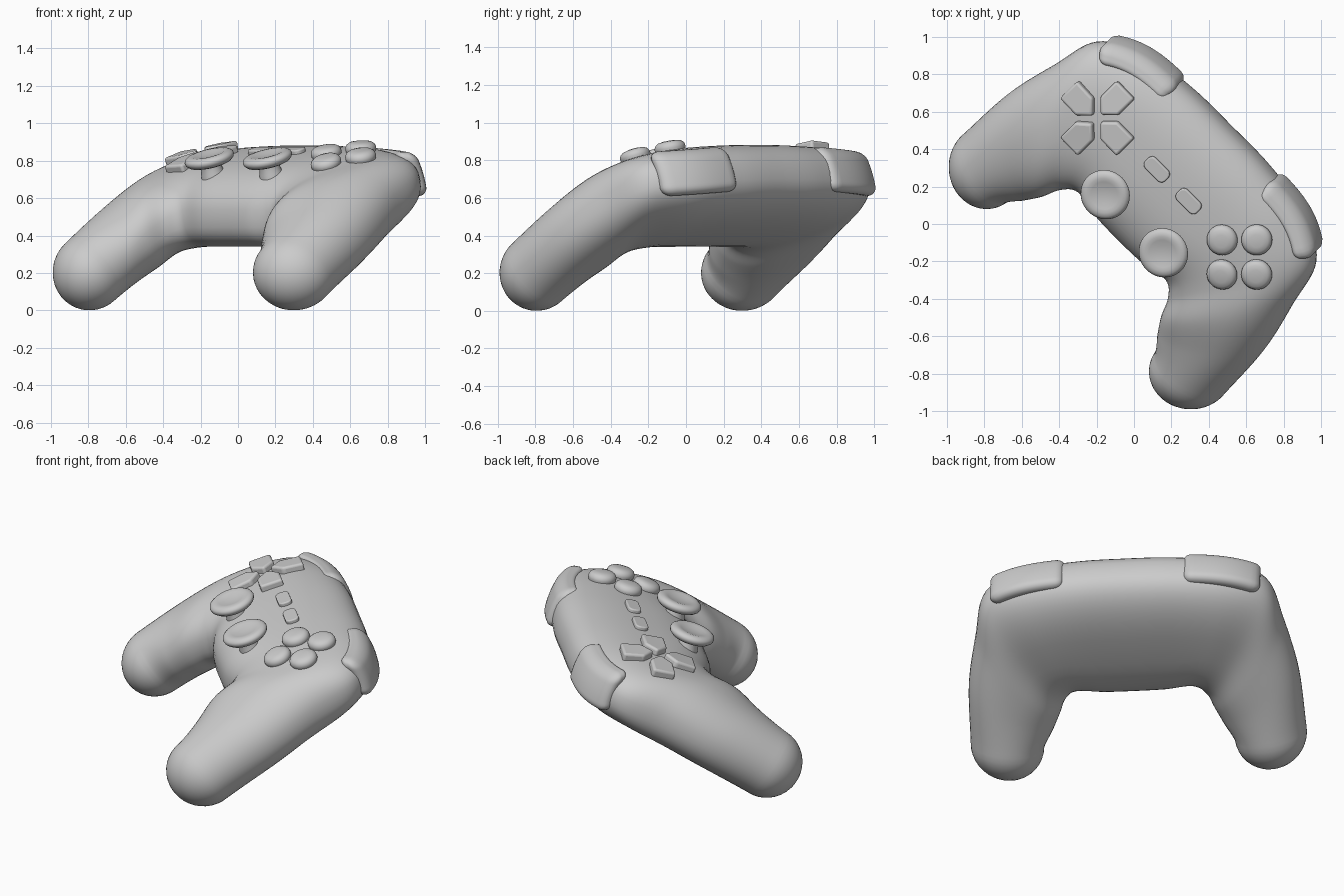
import bpy, bmesh, math
from mathutils import Vector, Matrix
from mathutils.bvhtree import BVHTree

if "Cube" in bpy.data.objects:
    bpy.data.objects.remove(bpy.data.objects["Cube"])

# Everything is built facing straight, then the whole controller is turned 45 degrees
TURN = Matrix.Rotation(math.radians(-45), 4, 'Z')


def finish(name, bm, matrix=Matrix(), bevel=0.0, angle=40):
    bmesh.ops.remove_doubles(bm, verts=bm.verts, dist=0.0005)
    bm.transform(TURN @ matrix)
    bmesh.ops.recalc_face_normals(bm, faces=bm.faces)
    mesh = bpy.data.meshes.new(name)
    bm.to_mesh(mesh)
    bm.free()
    ob = bpy.data.objects.new(name, mesh)
    bpy.context.collection.objects.link(ob)
    if bevel:
        mod = ob.modifiers.new("round_edges", 'BEVEL')
        mod.width = bevel
        mod.segments = 4
        mod.limit_method = 'ANGLE'
        mod.angle_limit = math.radians(35)
    bpy.ops.object.select_all(action='DESELECT')
    ob.select_set(True)
    bpy.context.view_layer.objects.active = ob
    bpy.ops.object.shade_smooth_by_angle(angle=math.radians(angle))
    return ob


def loft(bm, rings):
    rows = [[bm.verts.new(p) for p in r] for r in rings]
    n = len(rows[0])
    for a, b in zip(rows, rows[1:]):
        for i in range(n):
            j = (i + 1) % n
            bm.faces.new((a[i], a[j], b[j], b[i]))
    return rows


# Body cross-sections: inner xyz, outer xyz, inner and outer half height,
# inner and outer lean, squareness
HALF = [
    (0.00, -.12, .49, 0.00, .73, .745, .23, .215, 5, 17, 2.6),
    (0.17, -.115, .49, 0.30, .725, .74, .23, .215, 5, 17, 2.6),
    (0.33, -.09, .485, 0.60, .68, .725, .23, .21, 6, 16, 2.5),
    (0.405, -.145, .445, 0.83, .545, .69, .225, .20, 9, 14, 2.4),
    (0.45, -.235, .375, 0.905, .29, .58, .23, .22, 20, 20, 2.25),
    (0.50, -.305, .285, 0.968, .01, .42, .21, .215, 32, 32, 2.1),
    (0.56, -.38, .197, 0.985, -.31, .217, .205, .205, 37, 37, 2),
]


def flip(r):
    return (-r[0], r[1], r[2], -r[3]) + tuple(r[4:])


def catmull(a, b, c, d, t):
    return [0.5 * (2 * q + (r - p) * t + (2 * p - 5 * q + 4 * r - s) * t * t
                   + (3 * q - p - 3 * r + s) * t ** 3) for p, q, r, s in zip(a, b, c, d)]


def section(p, count=48):
    inner, outer = Vector(p[0:3]), Vector(p[3:6])
    pts = []
    for i in range(count):
        a = 2 * math.pi * i / count
        c, s = math.cos(a), math.sin(a)
        x = math.copysign(abs(c) ** (2 / p[10]), c)
        y = math.copysign(abs(s) ** (2 / p[10]), s)
        f = (x + 1) / 2
        lean = math.radians(p[8] + (p[9] - p[8]) * f)
        up = Vector((0, -math.sin(lean), math.cos(lean)))
        pts.append(inner.lerp(outer, f) + up * y * (p[6] + (p[7] - p[6]) * f))
    return pts


# Round grip end continuing the last cross-section
end = HALF[-1]
mid = (Vector(end[0:3]) + Vector(end[3:6])) / 2
half = (Vector(end[3:6]) - Vector(end[0:3])) / 2
axis = Vector((.08, -.795, -.6))
tip = []
for k in range(1, 11):
    a = math.pi / 2 * k / 10
    size = max(math.cos(a), 0)
    c = mid + axis * .21 * math.sin(a)
    tip.append((*(c - half * size), *(c + half * size), .205 * size, .205 * size, 37, 37, 2))

keys = [flip(r) for r in reversed(HALF[1:])] + HALF
ext = [*(Vector(end[0:3]) + axis * .15), *(Vector(end[3:6]) + axis * .15), *end[6:]]
padded = [flip(ext)] + keys + [ext]
rings = [section(flip(r)) for r in reversed(tip)]
for i in range(1, len(padded) - 2):
    rings += [section(catmull(*padded[i - 1:i + 3], k / 8)) for k in range(8)]
rings += [section(end)] + [section(r) for r in tip]
body = bmesh.new()
loft(body, rings)
body.normal_update()
surface = BVHTree.FromBMesh(body)
finish("body", body, angle=80)


# Frame standing on the top surface at (x, y)
def on_top(x, y, normal=None):
    hit, nor, _, _ = surface.ray_cast(Vector((x, y, 3)), Vector((0, 0, -1)))
    z = Vector(normal) if normal else (nor if nor.z > 0 else -nor)
    z.normalize()
    xa = (Vector((1, 0, 0)) - z * z.x).normalized()
    ya = z.cross(xa)
    return Matrix.Translation(hit) @ Matrix((xa, ya, z)).transposed().to_4x4()


def lathe(name, profile, matrix, count=40):
    bm = bmesh.new()
    loft(bm, [[(r * math.cos(2 * math.pi * i / count), r * math.sin(2 * math.pi * i / count), z)
               for i in range(count)] for r, z in profile])
    finish(name, bm, matrix, angle=50)


def prism(name, outline, low, high, matrix, bevel):
    bm = bmesh.new()
    rows = loft(bm, [[(x, y, z) for x, y in outline] for z in (low, high)])
    for r in rows:
        bm.faces.new(r)
    finish(name, bm, matrix, bevel)


# Thumb sticks
STICK = [(0, -.05), (.068, -.05), (.062, .0), (.057, .02), (.057, .04), (.09, .043), (.115, .051),
         (.13, .065), (.135, .08), (.13, .093), (.115, .103), (.095, .106), (.075, .102),
         (.045, .095), (0, .092)]
for side, s in (("left", -1), ("right", 1)):
    lathe(side + "_thumb_stick", STICK, on_top(s * .22, .027, (0, -.31, .95)))

# Round face buttons and direction pad keys
BUTTON = [(0, .05), (.035, .049), (.06, .044), (.075, .034), (.082, .02), (.083, .008), (.078, -.01),
          (.07, -.035), (0, -.035)]
KEY = [(.025, 0), (.09, -.068), (.215, -.068), (.215, .068), (.09, .068)]
for k in range(4):
    a = k * math.pi / 2
    dx, dy = math.cos(a), math.sin(a)
    lathe("face_button", BUTTON, on_top(.523 + .13 * dx, .276 + .13 * dy))
    outline = [((x - .13) * dx - y * dy, (x - .13) * dy + y * dx) for x, y in KEY]
    prism("direction_key", outline, -.04, .038, on_top(-.537 + .13 * dx, .265 + .13 * dy), .014)

# Small centre buttons
for s in (-1, 1):
    pill = []
    for cx, cy, start in ((1, 1, 0), (-1, 1, 90), (-1, -1, 180), (1, -1, 270)):
        for step in range(5):
            a = math.radians(start + step * 22.5)
            pill.append((cx * .046 + .03 * math.cos(a), cy * .01 + .03 * math.sin(a)))
    prism("centre_button", pill, -.03, .022, on_top(s * .12, .295), .008)

# Shoulder buttons: rounded blocks bent around the back edge
SIZE, R = Vector((.232, .06, .118)), .05
for side, s in (("left", -1), ("right", 1)):
    bm = bmesh.new()
    bmesh.ops.create_cube(bm, size=2)
    bmesh.ops.subdivide_edges(bm, edges=bm.edges, cuts=19, use_grid_fill=True)
    for v in bm.verts:
        p = Vector([c * h for c, h in zip(v.co, SIZE)])
        core = Vector([max(-(h - R), min(h - R, c)) for c, h in zip(p, SIZE)])
        p = core + (p - core).normalized() * R if (p - core).length > 1e-6 else core
        x = .582 + p.x
        slope = -3.3 * (x - .32) ** 2
        n = Vector((-slope, 1)).normalized() * (p.y - .06)
        y = .733 - 1.1 * (x - .32) ** 3 - .4 * p.z - 1.2 * p.z ** 2
        v.co = (s * (x + n.x), y + n.y, .74 + p.z - .06 * p.x)
    finish(side + "_shoulder_button", bm, angle=60)
